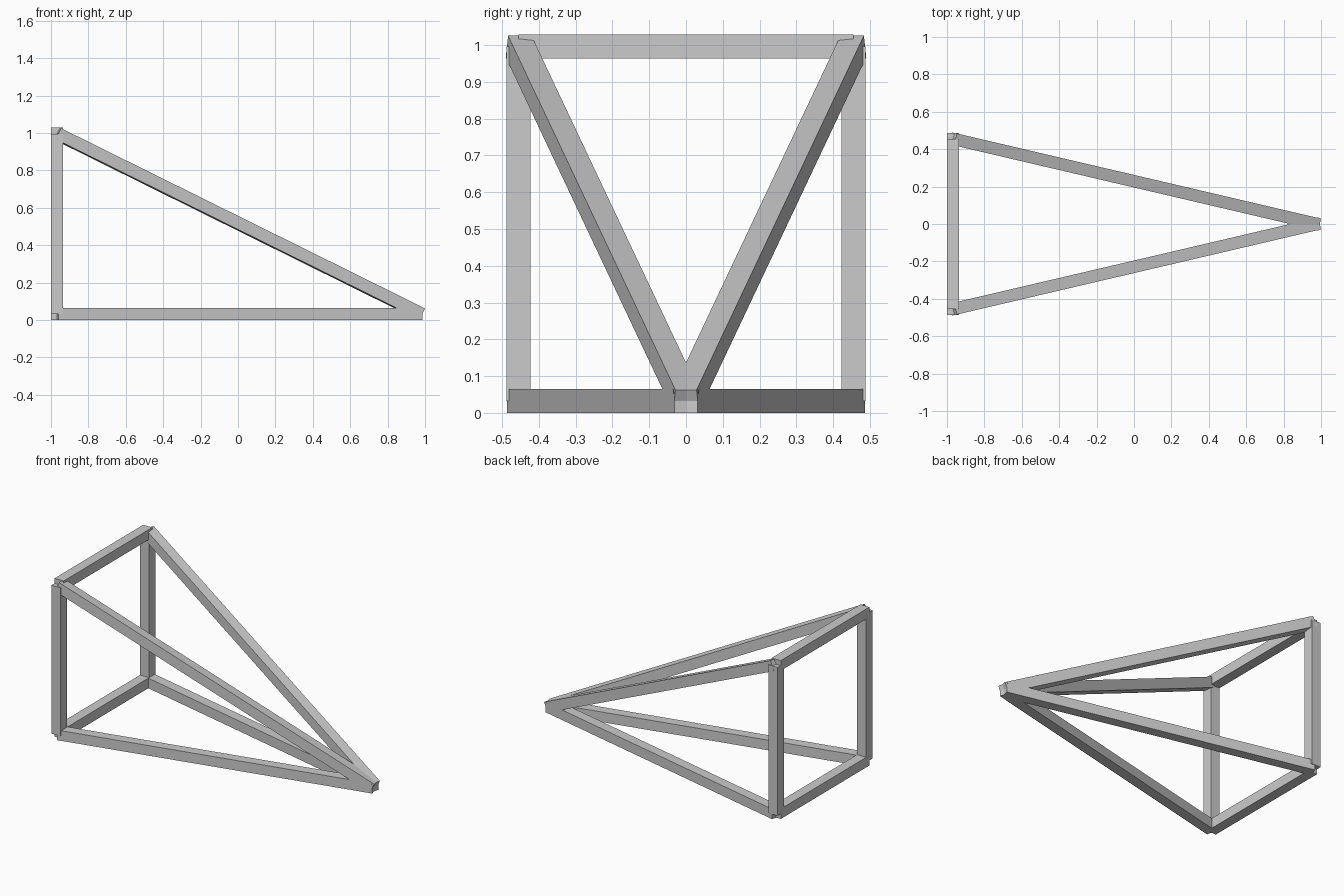
import bpy
from mathutils import Vector, Matrix

if "Cube" in bpy.data.objects:
    bpy.data.objects.remove(bpy.data.objects["Cube"])

W = 0.0655          # square beam width
H = W / 2
BACK_X, SIDE_Y = -1 + H, 0.455
LOW_Z, HIGH_Z = H, 0.996
TIP = (0.9785, 0, LOW_Z)


def beam(name, a, b):
    """Square beam whose centreline runs from a to b, with its sides kept upright."""
    a, b = Vector(a), Vector(b)
    d = (b - a).normalized()
    ref = Vector((0, 0, 1)) if abs(d.z) < 0.99 else Vector((1, 0, 0))
    side = ref.cross(d).normalized()
    up = d.cross(side)
    rot = Matrix((d, side, up)).transposed().to_4x4()
    bpy.ops.mesh.primitive_cube_add(size=1)
    ob = bpy.context.object
    ob.name = name
    ob.data.transform(Matrix.Diagonal(((b - a).length, W, W, 1)))
    ob.matrix_world = Matrix.Translation((a + b) / 2) @ rot
    return ob


# Cross bars of the back frame
for level, z in (("lower", LOW_Z), ("upper", HIGH_Z)):
    beam(level + "_cross_bar", (BACK_X, -SIDE_Y, z), (BACK_X, SIDE_Y, z))

# Posts and the beams that converge on the tip, one set per side
for side, s in (("front", -1), ("rear", 1)):
    low = (BACK_X, s * SIDE_Y, LOW_Z)
    high = (BACK_X, s * SIDE_Y, HIGH_Z)
    beam(side + "_post", low, high)
    beam(side + "_base_beam", low, TIP)
    beam(side + "_sloping_beam", high, TIP)
